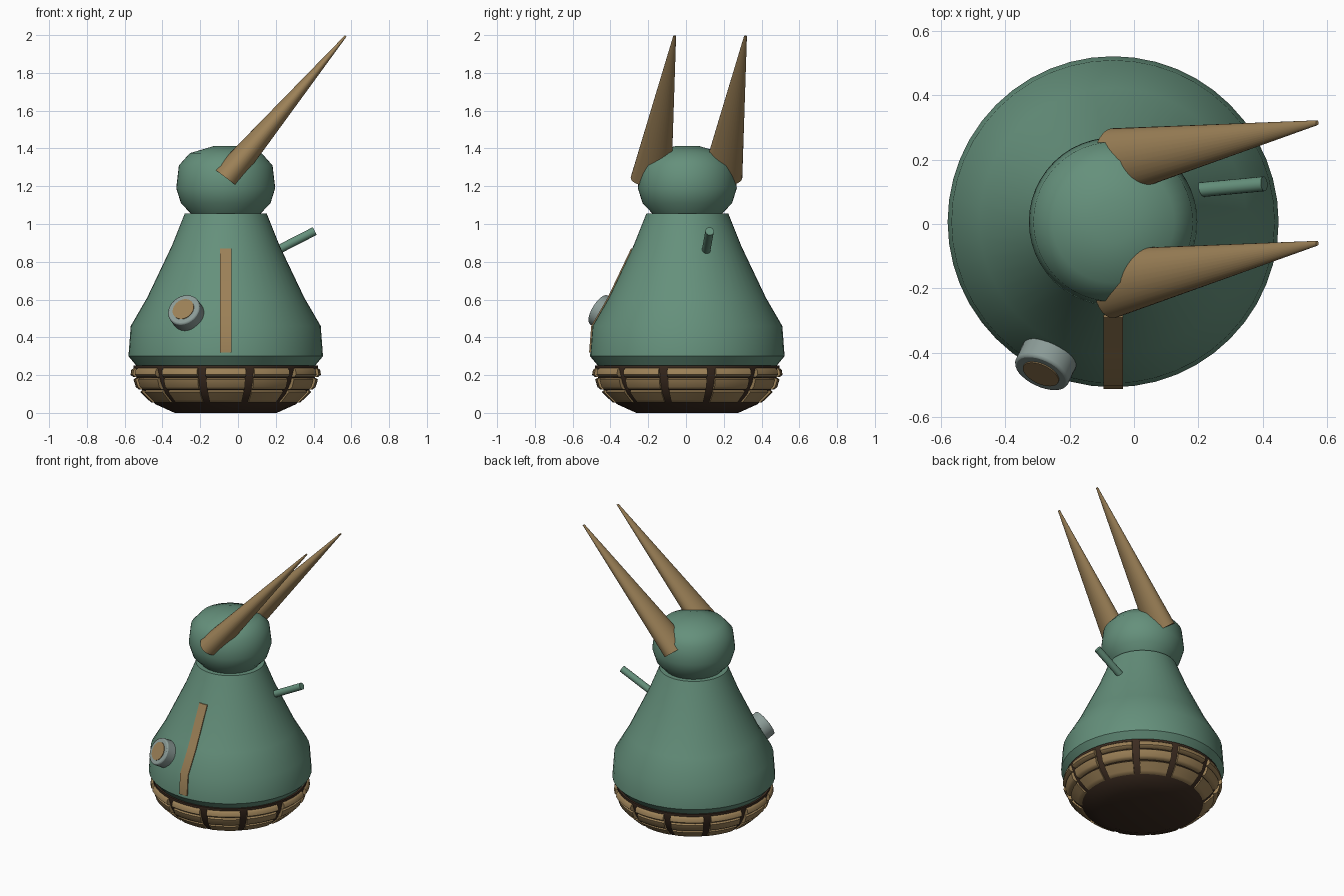
import bpy, bmesh, math
from mathutils import Matrix, Vector

cube = bpy.data.objects.get("Cube")
if cube:
    bpy.data.objects.remove(cube, do_unlink=True)

AXIS = Vector((-0.065, 0.007, 0))
parts = []


def material(name, rgb):
    mat = bpy.data.materials.new(name)
    mat.use_nodes = True
    mat.diffuse_color = (*rgb, 1)
    mat.node_tree.nodes["Principled BSDF"].inputs["Base Color"].default_value = (*rgb, 1)
    return mat


green = material("sage_green", (0.13, 0.28, 0.2))
tan = material("tan_wood", (0.33, 0.217, 0.095))
dark = material("dark_brown", (0.045, 0.025, 0.015))
grey = material("grey_metal", (0.26, 0.33, 0.31))


def finish(bm, name, mat, location=(0, 0, 0)):
    bmesh.ops.recalc_face_normals(bm, faces=bm.faces)
    mesh = bpy.data.meshes.new(name)
    bm.to_mesh(mesh)
    bm.free()
    mesh.materials.append(mat)
    obj = bpy.data.objects.new(name, mesh)
    obj.location = location
    bpy.context.collection.objects.link(obj)
    parts.append(obj)
    return obj


def lathe(name, profile, mat, steps=48):
    """Revolve (radius, height) points around the body axis."""
    bm = bmesh.new()
    verts = [bm.verts.new((r, 0, z)) for r, z in profile]
    edges = [bm.edges.new(pair) for pair in zip(verts, verts[1:])]
    bmesh.ops.spin(bm, geom=verts + edges, cent=(0, 0, 0), axis=(0, 0, 1),
                   angle=math.tau, steps=steps)
    bmesh.ops.remove_doubles(bm, verts=bm.verts, dist=0.0005)
    return finish(bm, name, mat, AXIS)


def cylinder(name, start, end, radius, mat, segments=32):
    start, end = Vector(start), Vector(end)
    span = end - start
    turn = span.to_track_quat("Z", "Y").to_matrix().to_4x4()
    bm = bmesh.new()
    bmesh.ops.create_cone(bm, cap_ends=True, segments=segments, radius1=radius,
                          radius2=radius, depth=span.length,
                          matrix=Matrix.Translation((start + end) / 2) @ turn)
    return finish(bm, name, mat)


# Body and head
lathe("body", [(0, 0.24), (0.465, 0.24), (0.515, 0.3), (0.503, 0.46), (0.416, 0.61),
               (0.285, 0.885), (0.217, 1.055), (0, 1.055)], green)
lathe("head", [(0, 1.04), (0.17, 1.04), (0.237, 1.11), (0.262, 1.19), (0.248, 1.31),
               (0.19, 1.375), (0.065, 1.412), (0, 1.412)], green)

# Basket core, visible between the planks and underneath
lathe("basket_core", [(0, 0), (0.27, 0), (0.37, 0.045), (0.43, 0.1), (0.465, 0.16),
                      (0.488, 0.235), (0.488, 0.252), (0, 0.252)], dark)

# Three rows of twelve curved planks: top and bottom (radius, height) of each row
rows = [((0.5, 0.237), (0.5, 0.19)), ((0.488, 0.186), (0.472, 0.125)),
        ((0.453, 0.121), (0.405, 0.056))]
gap = math.radians(5.4)
bm = bmesh.new()
for (r1, z1), (r2, z2) in rows:
    section = [(r1 - 0.05, z1), (r1 - 0.012, z1), (r1, z1 - 0.01),
               (r2 + 0.004, z2 + 0.012), (r2 - 0.01, z2), (r2 - 0.05, z2)]
    for k in range(12):
        turn = Matrix.Rotation(math.radians(30 * k - 15) + gap / 2, 3, "Z")
        face = bm.faces.new([bm.verts.new(turn @ Vector((r, 0, z))) for r, z in section])
        bmesh.ops.spin(bm, geom=[face], cent=(0, 0, 0), axis=(0, 0, 1),
                       angle=math.radians(30) - gap, steps=4)
finish(bm, "basket_planks", tan, AXIS)

# Two slanted oval horns, both leaning the same way
for name, y in (("right_horn", -0.185), ("left_horn", 0.19)):
    base = Vector((-0.065, y, 1.245))
    rise = Vector((0.635, 0.125, 0.75))
    side = Vector((0.8, 0, -0.6)) * 0.076
    depth = Vector((0, 0.108, 0))
    frame = Matrix((side, depth, rise)).transposed().to_4x4()
    bm = bmesh.new()
    bmesh.ops.create_cone(bm, cap_ends=True, segments=32, radius1=1, radius2=0.07, depth=1,
                          matrix=Matrix.Translation(base + rise / 2) @ frame)
    finish(bm, name, tan)

# Short rod on the left side
cylinder("side_rod", (0.19, 0.105, 0.852), (0.405, 0.125, 0.962), 0.023, green, 16)

# Round knob on the front right, with a tan centre
normal = Vector((-0.37, -0.79, 0.49)).normalized()
face_centre = Vector((-0.289, -0.465, 0.548))
ring = cylinder("knob_ring", face_centre - normal * 0.09, face_centre, 0.09, grey)
bevel = ring.modifiers.new("soft_edge", "BEVEL")
bevel.width = 0.008
bevel.segments = 2
cylinder("knob_centre", face_centre - normal * 0.004, face_centre + normal * 0.004, 0.06, tan)

# Thin strip following the front of the body
path = [(0.514, 0.32), (0.503, 0.46), (0.416, 0.61), (0.292, 0.87)]
outline = [(r + 0.006, z) for r, z in path] + [(r - 0.003, z) for r, z in reversed(path)]
bm = bmesh.new()
strip = bm.faces.new([bm.verts.new((-0.03, -r, z)) for r, z in outline])
extruded = bmesh.ops.extrude_face_region(bm, geom=[strip])["geom"]
bmesh.ops.translate(bm, vec=(0.06, 0, 0),
                    verts=[v for v in extruded if isinstance(v, bmesh.types.BMVert)])
finish(bm, "front_strip", tan, AXIS)

# Smooth shading with sharp edges kept
bpy.ops.object.select_all(action="DESELECT")
for obj in parts:
    obj.select_set(True)
bpy.context.view_layer.objects.active = parts[0]
bpy.ops.object.shade_smooth_by_angle(angle=math.radians(42))
